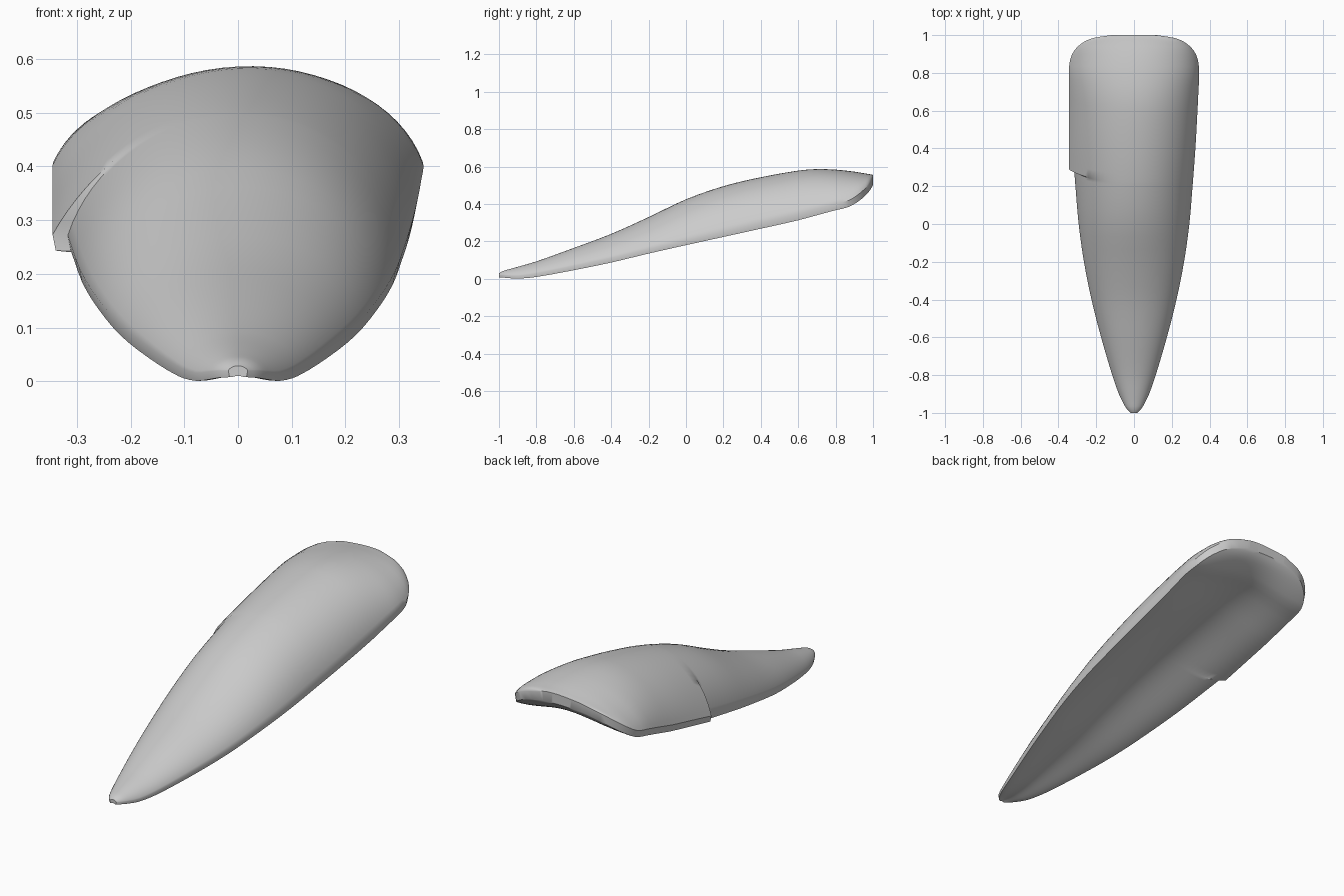
import bpy, bmesh, math

if "Cube" in bpy.data.objects:
    bpy.data.objects.remove(bpy.data.objects["Cube"])

# Stations along the guard: y, half width, ridge height, side-edge height, rim thickness
ST = [
    (-1.00, .018, .029, .020, .012), (-.98, .038, .041, .020, .013), (-.95, .056, .050, .018, .014),
    (-.90, .080, .064, .016, .015), (-.80, .115, .093, .030, .020), (-.60, .174, .165, .070, .024),
    (-.40, .225, .240, .112, .025), (-.20, .265, .330, .160, .025), (.00, .293, .425, .206, .026),
    (.20, .310, .495, .252, .028), (.40, .325, .543, .300, .032), (.60, .336, .578, .347, .034),
    (.70, .341, .586, .375, .035), (.80, .345, .583, .402, .035), (.87, .338, .576, .419, .035),
    (.92, .315, .569, .450, .037), (.96, .272, .562, .485, .039), (.985, .215, .558, .515, .040),
    (1.00, .120, .555, .543, .040)]
SEAM, COLS, SPREAD = .22, 16, math.radians(75)


def station(y):
    """Smooth (Hermite) interpolation of the station table."""
    i = 0
    while i < len(ST) - 2 and y > ST[i + 1][0]:
        i += 1
    a, b = ST[i], ST[i + 1]
    p, n = ST[max(i - 1, 0)], ST[min(i + 2, len(ST) - 1)]
    h = b[0] - a[0]
    t = (y - a[0]) / h
    out = []
    for k in range(1, 5):
        m0 = (b[k] - p[k]) / (b[0] - p[0]) * h
        m1 = (n[k] - a[k]) / (n[0] - a[0]) * h
        out.append((2*t**3 - 3*t*t + 1) * a[k] + (t**3 - 2*t*t + t) * m0
                   + (3*t*t - 2*t**3) * b[k] + (t**3 - t*t) * m1)
    return out


def point(y, u, rear, under):
    """Surface point; u runs -1 (left edge) to 1 (right edge)."""
    left = max(-u, 0)
    y += .068 * left ** 2 * math.exp(-((y - SEAM) / .2) ** 2)   # seam sweeps back on the left
    w, top, edge, th = station(y)
    ang = u * SPREAD
    if rear and y < .82:                                        # stepped-out left rear panel
        w += max(0, .345 - w) * left ** 3
    x = w * math.sin(ang) / math.sin(SPREAD)
    if under:                                                   # shallow, almost flat underside
        bulge = .28 * (top - edge) * (.5 + .5 * math.cos(math.pi * x / w))
        return x * (1 - min(.2 * th / w, .2)), y, edge - th + bulge
    z = edge + (top - edge) * (math.cos(ang) - math.cos(SPREAD)) / (1 - math.cos(SPREAD))
    z += .05 * x * (1 - u * u) * min(max(y / .6, 0), 1)         # right shoulder slightly fuller
    return x, y, z


# Rings: densified stations plus a doubled ring at the seam
rings = []
for a, b in zip(ST, ST[1:]):
    steps = 3 if b[0] - a[0] > .09 else 2
    rings += [a[0] + (b[0] - a[0]) * s / steps for s in range(steps)]
rings = [(y, y > SEAM) for y in rings if abs(y - SEAM) > .01] + [(1.0, True)]
rings += [(SEAM - .004, False), (SEAM + .001, True)]
rings.sort()

# Guard body: arched top, rim and underside
bm = bmesh.new()
us = [-1 + c / COLS for c in range(2 * COLS + 1)]
loops = []
for y, rear in rings:
    outer = [bm.verts.new(point(y, u, rear, False)) for u in us]
    inner = [bm.verts.new(point(y, u, rear, True)) for u in reversed(us)]
    loops.append(outer + inner)
n = len(loops[0])
for a, b in zip(loops, loops[1:]):
    for j in range(n):
        k = (j + 1) % n
        bm.faces.new((a[j], a[k], b[k], b[j]))
for loop in (loops[0], loops[-1]):
    for j in range(len(us) - 1):
        bm.faces.new((loop[j], loop[j + 1], loop[n - 2 - j], loop[n - 1 - j]))
bmesh.ops.recalc_face_normals(bm, faces=bm.faces)
mesh = bpy.data.meshes.new("guard_shell")
bm.to_mesh(mesh)
bm.free()
guard = bpy.data.objects.new("guard_shell", mesh)
bpy.context.collection.objects.link(guard)
bpy.context.view_layer.objects.active = guard
guard.select_set(True)
bpy.ops.object.shade_smooth_by_angle(angle=math.radians(35))
